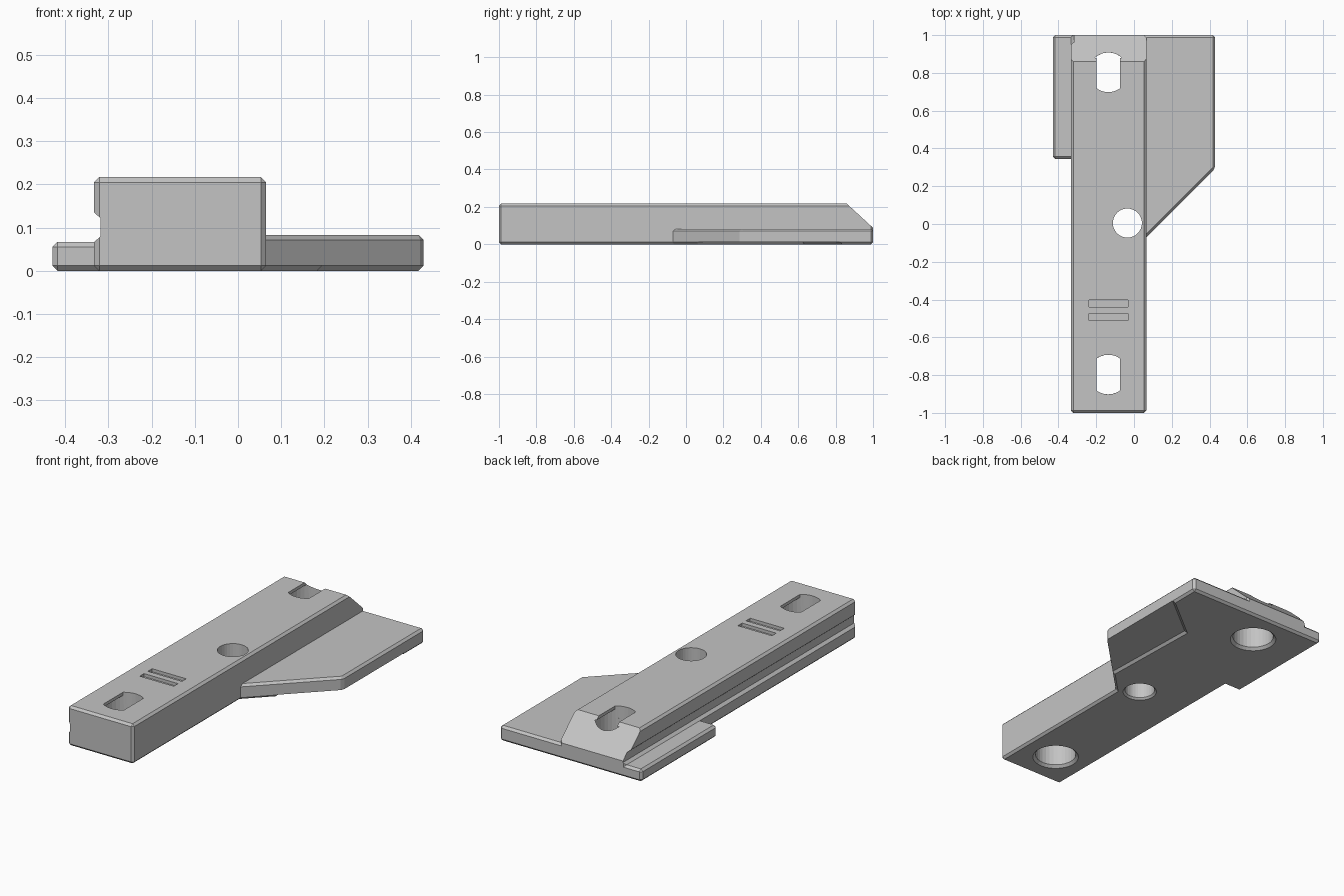
import bpy, bmesh
from math import cos, sin, pi, sqrt, asin

cube = bpy.data.objects.get("Cube")
if cube:
    bpy.data.objects.remove(cube, do_unlink=True)

CHAMFER = 0.012
TOP = 0.217

grey = bpy.data.materials.new("plain_grey")
grey.use_nodes = True
grey.diffuse_color = (0.55, 0.55, 0.55, 1)
grey.node_tree.nodes["Principled BSDF"].inputs["Base Color"].default_value = grey.diffuse_color


def loft(name, rings, cutter=False):
    """Closed solid through matching rings of 3D points."""
    bm = bmesh.new()
    loops = [[bm.verts.new(p) for p in ring] for ring in rings]
    for a, b in zip(loops, loops[1:]):
        for i in range(len(a)):
            j = (i + 1) % len(a)
            bm.faces.new((a[i], a[j], b[j], b[i]))
    bm.faces.new(loops[0][::-1])
    bm.faces.new(loops[-1])
    bmesh.ops.recalc_face_normals(bm, faces=bm.faces)
    mesh = bpy.data.meshes.new(name)
    bm.to_mesh(mesh)
    bm.free()
    mesh.materials.append(grey)
    ob = bpy.data.objects.new(name, mesh)
    bpy.context.collection.objects.link(ob)
    if cutter:
        ob.hide_render = True
        ob.hide_viewport = True
        ob.display_type = 'WIRE'
    return ob


def upright(outline, z):
    return [(x, y, z) for x, y in outline]


def slab(name, outline, height):
    """Flat prism standing on the ground with chamfered edges."""
    ob = loft(name, [upright(outline, 0), upright(outline, height)])
    bevel = ob.modifiers.new("chamfer", 'BEVEL')
    bevel.width = CHAMFER
    bevel.segments = 1
    bevel.limit_method = 'ANGLE'
    return ob


def box_outline(x0, x1, y0, y1):
    return [(x0, y0), (x1, y0), (x1, y1), (x0, y1)]


def circle(cx, cy, r, z, n=32):
    return [(cx + r * cos(2 * pi * i / n), cy + r * sin(2 * pi * i / n), z) for i in range(n)]


def round_cutter(name, cx, cy, r, top, flare):
    """Round hole from below with a chamfered mouth."""
    return loft(name, [circle(cx, cy, r + flare, -0.02), circle(cx, cy, r + flare, 0),
                       circle(cx, cy, r, flare), circle(cx, cy, r, top)], True)


def cut(ob, cutter):
    mod = ob.modifiers.new(cutter.name, 'BOOLEAN')
    mod.operation = 'DIFFERENCE'
    mod.solver = 'EXACT'
    mod.object = cutter


# Main bar and the two side flanges
bar = slab("main_bar", box_outline(-0.333, 0.065, -1, 1), TOP)
left_flange = slab("angled_flange", [(0.03, -0.105), (0.43, 0.295), (0.43, 1), (0.03, 1)], 0.083)
right_flange = slab("narrow_flange", box_outline(-0.43, -0.29, 0.345, 1), 0.067)

# Sloping back end
slope = [(0.82, TOP + 0.038), (0.86, TOP), (1.0, 0.088), (1.1, -0.003), (1.1, 0.3), (0.82, 0.3)]
cut(bar, loft("slope_cutter", [[(x, y, z) for y, z in slope] for x in (-0.5, 0.2)], True))

# Shallow groove along the side
groove = [(-0.36, 0.043), (-0.318, 0.08), (-0.318, 0.122), (-0.36, 0.158)]
cut(bar, loft("groove_cutter", [[(x, y, z) for x, z in groove] for y in (-1.1, 1.1)], True))

# Centre hole
centre_hole = round_cutter("centre_hole_cutter", -0.035, 0.005, 0.077, 0.3, 0.01)
cut(bar, centre_hole)
cut(left_flange, centre_hole)

# Screw holes: wide bore from below, narrow flat-sided slot through the top
R, HALF = 0.105, 0.062
for label, cy in (("front", -0.797), ("back", 0.803)):
    cut(bar, round_cutter(label + "_bore_cutter", -0.136, cy, R, 0.2, 0.014))
    limit = asin(HALF / R)
    arc = [limit * (k / 4 - 1) for k in range(9)]
    ring = [(-0.136 + R * sin(a), cy + R * cos(a)) for a in arc]
    ring += [(-0.136 - R * sin(a), cy - R * cos(a)) for a in arc]
    cut(bar, loft(label + "_slot_cutter", [upright(ring, 0.15), upright(ring, 0.3)], True))

# Two marker grooves in the top
for i, y in enumerate((-0.51, -0.44)):
    mark = box_outline(-0.238, -0.032, y, y + 0.037)
    cut(bar, loft(f"marker_cutter_{i}", [upright(mark, TOP - 0.017), upright(mark, 0.3)], True))

# Shallow relief under the angled flange, with sloping walls
relief_low = [(0.175, -0.1), (0.155, 0.64), (0.43, 0.86), (0.6, 0.996), (0.6, -0.1)]
relief_high = [(0.2, -0.1), (0.18, 0.625), (0.43, 0.825), (0.6, 0.961), (0.6, -0.1)]
cut(left_flange, loft("relief_cutter", [upright(relief_low, -0.012), upright(relief_high, 0.013)], True))
